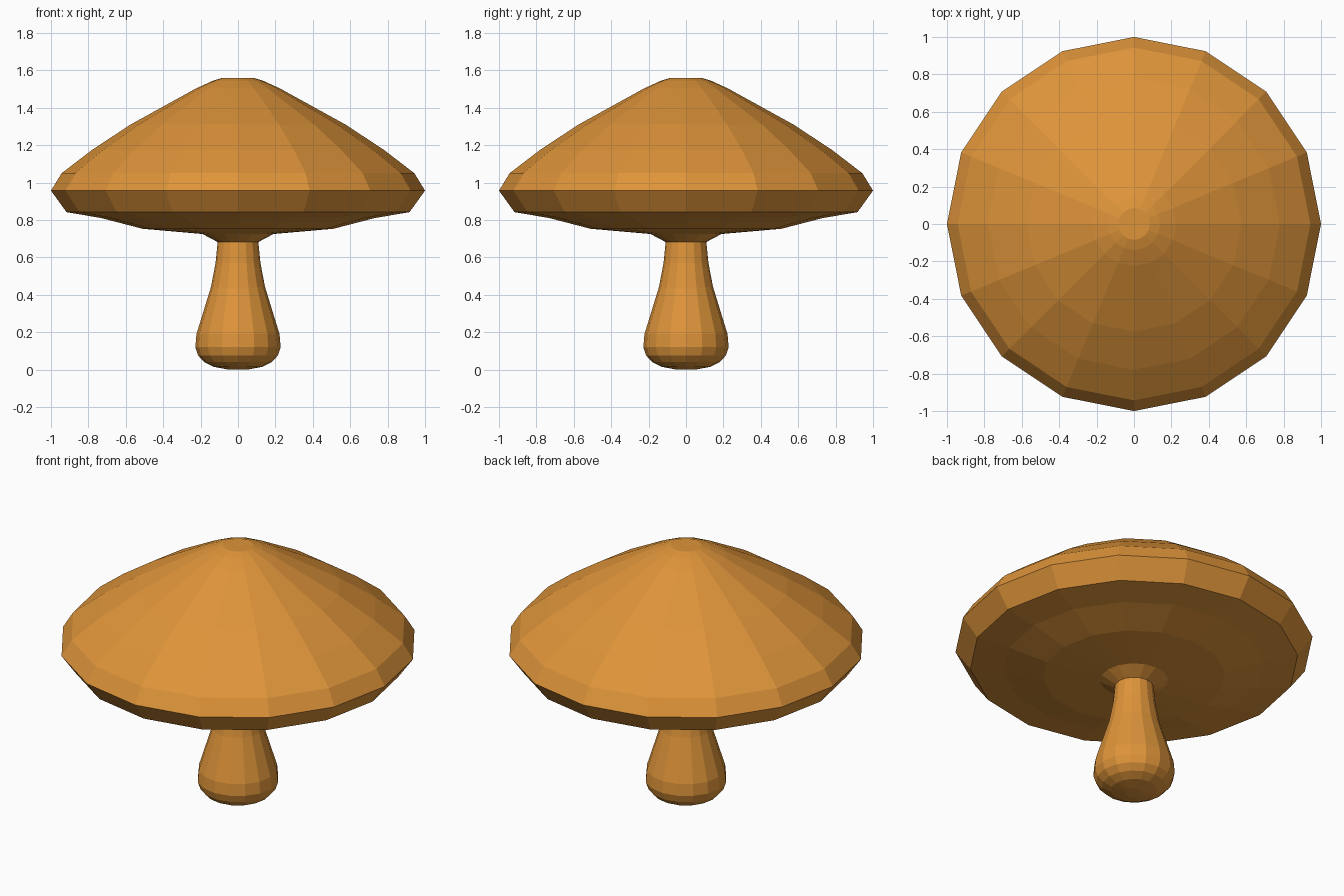
import bpy
import bmesh
from math import cos, sin, tau

SIDES = 16

cube = bpy.data.objects.get("Cube")
if cube:
    bpy.data.objects.remove(cube, do_unlink=True)


def make_material(name, rgb):
    mat = bpy.data.materials.new(name)
    mat.use_nodes = True
    color = (*rgb, 1.0)
    mat.diffuse_color = color
    mat.node_tree.nodes["Principled BSDF"].inputs["Base Color"].default_value = color
    return mat


def lathe(name, profile, mat):
    """Revolve (radius, height) points, listed bottom to top, into a closed flat-shaded solid."""
    bm = bmesh.new()
    rings = []
    for r, z in profile:
        rings.append([bm.verts.new((r * cos(tau * i / SIDES), r * sin(tau * i / SIDES), z))
                      for i in range(SIDES)])
    for low, high in zip(rings, rings[1:]):
        for i in range(SIDES):
            j = (i + 1) % SIDES
            bm.faces.new((low[i], low[j], high[j], high[i]))
    bm.faces.new(list(reversed(rings[0])))
    bm.faces.new(rings[-1])
    mesh = bpy.data.meshes.new(name)
    bm.to_mesh(mesh)
    bm.free()
    mesh.materials.append(mat)
    obj = bpy.data.objects.new(name, mesh)
    bpy.context.collection.objects.link(obj)
    return obj


orange = make_material("warm orange", (0.73, 0.296, 0.042))

# Bulbous stem with a rounded foot
lathe("stem", [(0.05, 0.0), (0.13, 0.015), (0.18, 0.04), (0.213, 0.075), (0.228, 0.12),
               (0.222, 0.19), (0.185, 0.31), (0.145, 0.44), (0.12, 0.57), (0.108, 0.69)], orange)

# Wide cap: collar, shallow underside, bevelled rim, domed top
lathe("cap", [(0.105, 0.68), (0.19, 0.725), (0.51, 0.753), (0.73, 0.81), (0.917, 0.842),
              (1.0, 0.957), (0.943, 1.05), (0.78, 1.175), (0.575, 1.31), (0.225, 1.503),
              (0.14, 1.542), (0.085, 1.56)], orange)
